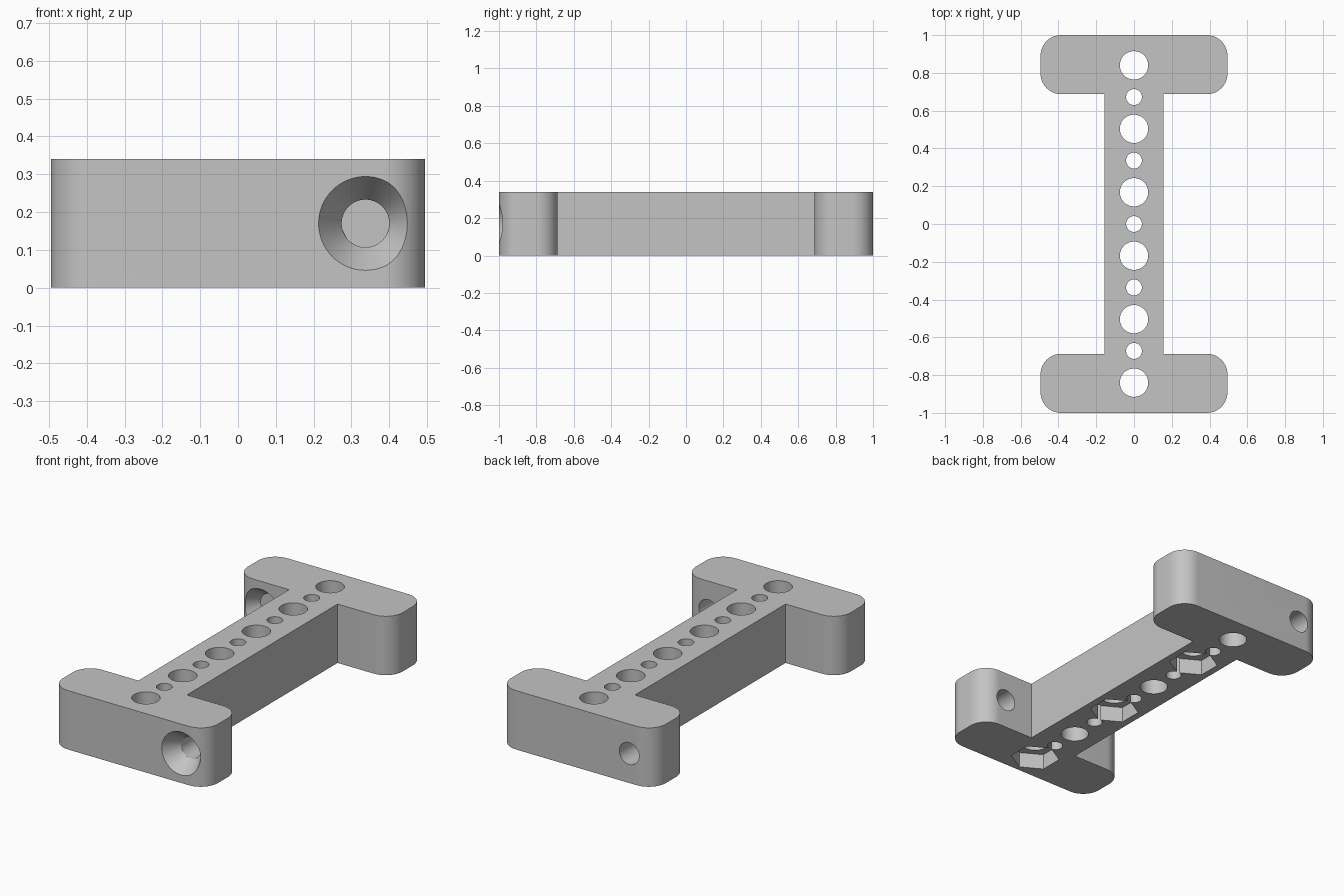
import bpy, bmesh, math
from mathutils import Matrix, Vector

if "Cube" in bpy.data.objects:
    bpy.data.objects.remove(bpy.data.objects["Cube"], do_unlink=True)

HEIGHT = 0.34
HALF_WIDTH, HALF_LENGTH = 0.495, 1.0
WEB, INNER = 0.155, 0.687      # half width of the web, inner face of the flanges
CORNER = 0.11
PITCH = 0.168

grey = bpy.data.materials.new("plain grey")
grey.use_nodes = True
grey.diffuse_color = (0.55, 0.55, 0.55, 1)
grey.node_tree.nodes["Principled BSDF"].inputs["Base Color"].default_value = (0.55, 0.55, 0.55, 1)


def arc(cx, cy, start, steps=16):
    """Quarter circle, counter-clockwise from the start angle."""
    for i in range(steps + 1):
        a = math.radians(start + 90 * i / steps)
        yield Vector((cx + CORNER * math.cos(a), cy + CORNER * math.sin(a), 0))


def to_object(bm, name):
    mesh = bpy.data.meshes.new(name)
    bmesh.ops.recalc_face_normals(bm, faces=bm.faces)
    bm.to_mesh(mesh)
    bm.free()
    obj = bpy.data.objects.new(name, mesh)
    bpy.context.collection.objects.link(obj)
    return obj


def cut(body, r1, r2, depth, centre, axis="Z", sides=64):
    """Subtract a cylinder, cone or prism; r1 is at the low end of the axis."""
    bm = bmesh.new()
    turn = Matrix.Rotation(math.radians(-90), 4, "X") if axis == "Y" else Matrix()
    bmesh.ops.create_cone(bm, cap_ends=True, segments=sides, radius1=r1, radius2=r2,
                          depth=depth, matrix=Matrix.Translation(centre) @ turn)
    cutter = to_object(bm, "cutter")
    cutter.hide_render = True
    mod = body.modifiers.new("cut", "BOOLEAN")
    mod.operation, mod.solver, mod.object = "DIFFERENCE", "EXACT", cutter
    bpy.context.view_layer.objects.active = body
    bpy.ops.object.modifier_apply(modifier=mod.name)
    bpy.data.objects.remove(cutter, do_unlink=True)


# I-shaped body: right-hand half outline, then turned half a circle
cx = HALF_WIDTH - CORNER
half = [Vector((WEB, -INNER, 0)), Vector((WEB, INNER, 0))]
half += arc(cx, INNER + CORNER, -90)
half += arc(cx, HALF_LENGTH - CORNER, 0)
mirrored = [Vector((-p.x, p.y, 0)) for p in reversed(half[2:])]
back = half[1:] + mirrored + [Vector((-WEB, INNER, 0))]
outline = back + [Vector((-p.x, -p.y, 0)) for p in back]
bm = bmesh.new()
face = bm.faces.new([bm.verts.new(p) for p in outline])
top = bmesh.ops.extrude_face_region(bm, geom=[face])["geom"]
bmesh.ops.translate(bm, vec=(0, 0, HEIGHT), verts=[v for v in top if isinstance(v, bmesh.types.BMVert)])
body = to_object(bm, "mounting_bracket")
body.data.materials.append(grey)

# Alternating large and small holes along the web
for i in range(-5, 6):
    radius = 0.075 if i % 2 else 0.042
    cut(body, radius, radius, 1, (0, i * PITCH, HEIGHT / 2))

# Hexagonal nut pockets underneath, on every second large hole
for i in (-5, -1, 3):
    bottom_depth = 0.09
    bm_sides = 6
    cut(body, 0.132, 0.132, 2 * bottom_depth, (0, i * PITCH, 0), sides=bm_sides)

# Countersunk screw holes through the flanges, both opening toward the front
SCREW, HEAD, SINK = 0.063, 0.124, 0.09
EXTRA = 0.01
slope = (HEAD - SCREW) / SINK
for x, face_y in ((0.337, -HALF_LENGTH), (-0.337, INNER)):
    cut(body, SCREW, SCREW, 0.4, (x, face_y + 0.16, HEIGHT / 2), "Y")
    cut(body, HEAD + slope * EXTRA, SCREW, SINK + EXTRA,
        (x, face_y + (SINK - EXTRA) / 2, HEIGHT / 2), "Y")

# Smooth the rounded walls and keep the rims sharp
bpy.ops.object.select_all(action="DESELECT")
body.select_set(True)
bpy.context.view_layer.objects.active = body
bpy.ops.object.shade_smooth_by_angle(angle=math.radians(30))
